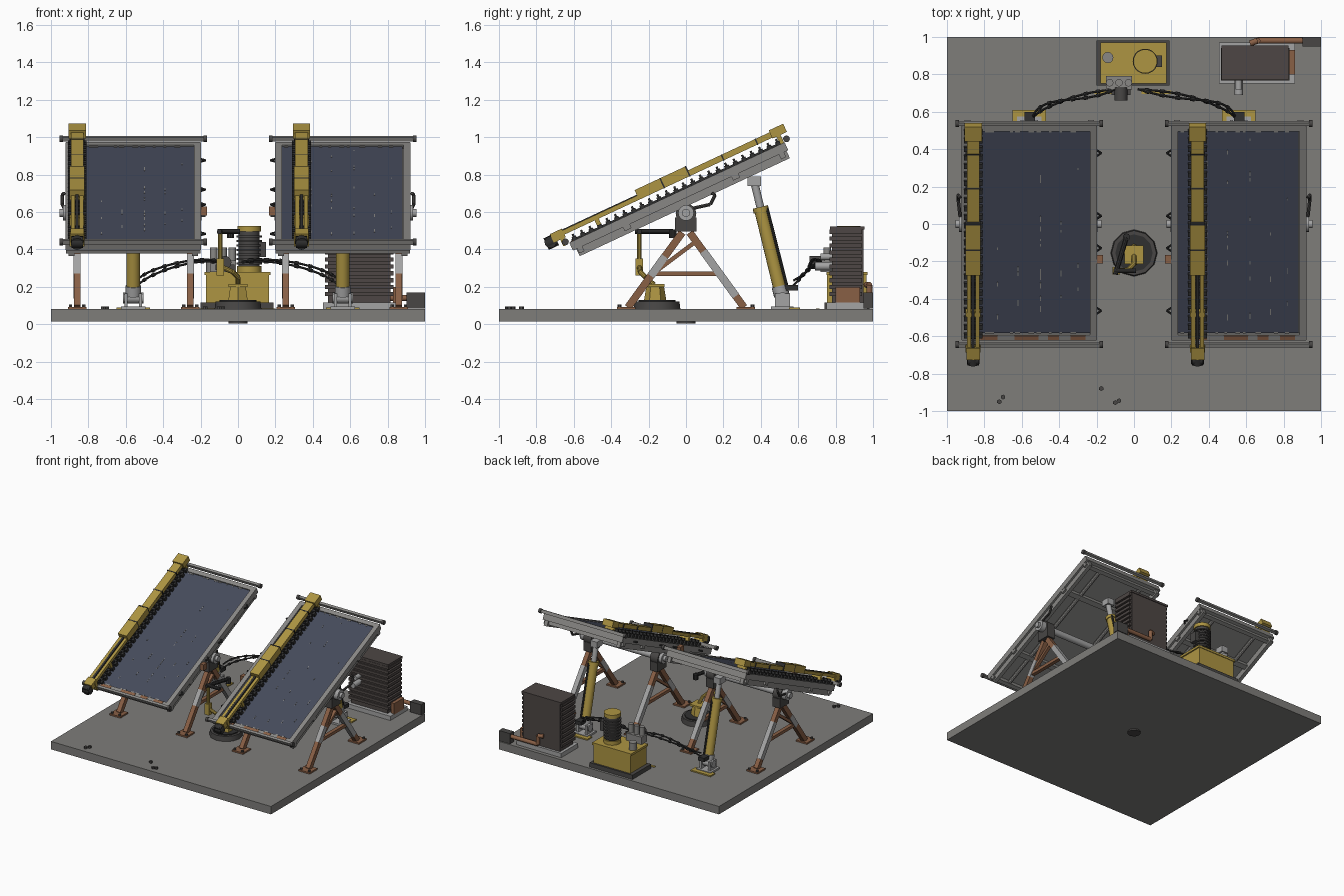
import bpy, bmesh, math, random
from mathutils import Matrix, Vector

if "Cube" in bpy.data.objects:
    bpy.data.objects.remove(bpy.data.objects["Cube"])

random.seed(4)


def mat(name, r, g, b):
    m = bpy.data.materials.new(name)
    m.diffuse_color = (r, g, b, 1)
    m.use_nodes = True
    m.node_tree.nodes["Principled BSDF"].inputs["Base Color"].default_value = m.diffuse_color
    return m


CONCRETE = mat("concrete", .21, .205, .195)
STEEL = mat("grey_steel", .25, .245, .235)
LIGHT = mat("light_steel", .37, .37, .37)
YELLOW = mat("yellow_paint", .42, .30, .055)
RUST = mat("rusty_brown", .25, .115, .06)
BLACK = mat("black_rubber", .03, .03, .03)
DARK = mat("dark_iron", .065, .062, .06)
BROWN = mat("radiator_brown", .075, .062, .058)
BLUE = mat("panel_blue", .06, .07, .105)


class Part:
    """Collects boxes and rods into one mesh object of one colour."""

    def __init__(self, name, material, frame=None):
        self.name, self.material = name, material
        self.bm, self.frame = bmesh.new(), frame or Matrix()

    def box(self, x0, x1, y0, y1, z0, z1):
        m = Matrix.Translation(((x0 + x1) / 2, (y0 + y1) / 2, (z0 + z1) / 2))
        m = m @ Matrix.Diagonal((abs(x1 - x0), abs(y1 - y0), abs(z1 - z0), 1))
        bmesh.ops.create_cube(self.bm, size=1, matrix=m)
        return self

    def rod(self, a, b, r, r2=None, n=16):
        a, b = Vector(a), Vector(b)
        m = Matrix.Translation((a + b) / 2) @ (b - a).to_track_quat('Z', 'Y').to_matrix().to_4x4()
        bmesh.ops.create_cone(self.bm, cap_ends=True, segments=n, radius1=r,
                              radius2=r if r2 is None else r2, depth=(b - a).length, matrix=m)
        return self

    def beam(self, a, b, w, h):
        """Square bar between two points lying in one x plane."""
        a, b = Vector(a), Vector(b)
        d = b - a
        m = Matrix.Translation((a + b) / 2) @ Matrix.Rotation(math.atan2(d.z, d.y), 4, 'X')
        bmesh.ops.create_cube(self.bm, size=1, matrix=m @ Matrix.Diagonal((w, d.length, h, 1)))
        return self

    def pipe(self, pts, r, n=8):
        for a, b in zip(pts, pts[1:]):
            self.rod(a, b, r, n=n)
        return self

    def done(self, smooth=True):
        me = bpy.data.meshes.new(self.name)
        self.bm.transform(self.frame)
        self.bm.to_mesh(me)
        self.bm.free()
        me.materials.append(self.material)
        ob = bpy.data.objects.new(self.name, me)
        bpy.context.collection.objects.link(ob)
        if smooth:
            bpy.context.view_layer.objects.active = ob
            ob.select_set(True)
            bpy.ops.object.shade_smooth_by_angle(angle=math.radians(35))
            ob.select_set(False)


# Ground slab and drain collar below it
Part("base_slab", CONCRETE).box(-1, 1, -1, 1, .015, .08).done()
Part("drain_collar", DARK).rod((0, 0, 0.004), (0, 0, .02), .05, n=12).done()
nuts = Part("loose_nuts", DARK)
for x, y in ((-.70, -.925), (-.72, -.95), (-.10, -.955), (-.08, -.945), (-.175, -.88)):
    nuts.rod((x, y, .08), (x, y, .095), .013, n=6)
nuts.done()


def panel(side, rail_x, blue0, blue1):
    """Tilted panel; local y runs up the slope, local z is its normal."""
    cx = side * .56
    F = Matrix.Translation((cx, 0, .6)) @ Matrix.Rotation(math.radians(25), 4, 'X')
    tag = "left_" if side < 0 else "right_"

    def P(name, m):
        return Part(tag + name, m, F)

    # Frame, back plate, ribs and end bars
    fr = P("panel_frame", STEEL)
    fr.box(-.35, .35, -.62, .62, .078, .094)
    for s in (-1, 1):
        fr.box(s * .325, s * .362, -.63, .63, .068, .115)
        fr.box(s * .315, s * .345, -.615, .625, .026, .072)
        fr.box(-.36, .36, s * .60, s * .635, .068, .115)
        fr.box(-.36, .36, s * .3, s * .34, .045, .08)
        fr.box(-.36, .36, s * .58, s * .61, .04, .08)
        fr.box(-.39, .39, s * .642, s * .662, .115, .14)
    for x in (-.2, .2):
        fr.rod((x, -.6, .06), (x, .6, .06), .016, n=10)
    fr.done()
    P("end_bar_caps", DARK).rod((-.395, .652, .127), (-.375, .652, .127), .018).rod(
        (.375, .652, .127), (.395, .652, .127), .018).rod((-.395, -.652, .127), (-.375, -.652, .127), .018).rod(
        (.375, -.652, .127), (.395, -.652, .127), .018).done()
    P("panel_face", BLUE).box(blue0 - cx, blue1 - cx, -.595, .60, .092, .106).done()
    # Worn flecks on the face and rust along the lower edge
    wear, rust = P("worn_flecks", STEEL), P("lower_edge_rust", RUST)
    for i in range(26):
        x, y = random.choice((-.17, -.06, .06, .17, .26)), random.uniform(-.55, .55)
        h = random.uniform(.005, .018)
        wear.box(x - .002, x + .002, y - h, y + h, .104, .108)
    for i in range(10):
        w, x = random.uniform(.008, .03), blue0 - cx + (i + random.random()) * .06
        wear.box(x, x + w, .59, .602, .104, .108)
        wear.box(x, x + w, -.597, -.588, .104, .108)
    for x, w in ((-.26, .09), (-.08, .13), (.1, .06), (.22, .08)):
        rust.box(x, x + w, -.628, -.605, .113, .118)
    wear.done()
    rust.done()

    # Telescopic cleaning rail with toothed rack
    x = rail_x - cx
    rail = P("cleaning_rail", YELLOW)
    rail.box(x - .034, x + .034, .08, .62, .165, .197).box(x - .046, x + .046, .585, .67, .16, .208)
    rail.box(x - .04, x + .04, -.2, .1, .165, .222)
    for s in (-1, 1):
        rail.box(x + s * .012, x + s * .034, -.7, -.19, .165, .19)
    for y in (-.66, -.45, .62):
        rail.box(x - .04, x + .04, y - .012, y + .012, .11, .185)
    rail.box(x - .036, x + .036, -.71, -.64, .15, .20).done()
    gear = P("rail_rack", BLACK).box(x - .03, x + .03, -.62, .61, .108, .125)
    gear.box(x - .008, x + .008, -.66, -.19, .17, .195)
    for i in range(25):
        y = -.6 + i * .05
        gear.box(x - .05, x + .05, y - .013, y + .013, .106, .135)
        gear.box(x - .034, x + .034, y - .006, y + .006, .13, .15)
    for y in (.3, .5, .1, -.05):
        gear.box(x - .0405, x + .0405, y - .004, y + .004, .163, .1985 if y > .11 else .2235)
    gear.rod((x - .03, -.725, .16), (x + .03, -.725, .16), .032, n=12)
    gear.rod((x, -.75, .16), (x, -.69, .16), .034, n=12).done()
    # Edge hooks on the inner side
    hooks = P("edge_hooks", BLACK)
    for y in (.46, .09, -.1, -.47):
        a = -side * .36
        hooks.pipe([(a, y - .018, .09), (a - side * .025, y, .09), (a, y + .018, .09)], .006)
    hooks.done()

    # A-shaped supports
    legs, feet = Part(tag + "support_legs", RUST), Part(tag + "support_feet", RUST)
    patches, saddle = Part(tag + "bare_leg_patches", LIGHT), Part(tag + "pivot_saddles", DARK)
    hub = Part(tag + "pivot_hubs", LIGHT)
    for ax in (.255, .86):
        q = side * ax
        for s in (-1, 1):
            legs.beam((q, s * .31, .09), (q, s * .02, .49), .036, .04)
            u = Vector((q, s * .31, .09)).lerp(Vector((q, s * .02, .49)), .42 if s < 0 else .15)
            v = Vector((q, s * .31, .09)).lerp(Vector((q, s * .02, .49)), .68 if s < 0 else .75)
            patches.beam(u, v, .038, .042)
            feet.box(q - .05, q + .05, s * .27, s * .37, .08, .092)
            for k in (-1, 1):
                saddle.rod((q + k * .035, s * .355, .09), (q + k * .035, s * .355, .105), .01, n=6)
        legs.beam((q, -.16, .27), (q, .16, .27), .03, .025)
        legs.beam((q, -.17, .275), (q, .05, .44), .025, .022)
        saddle.box(q - .035, q + .035, -.06, .055, .495, .57)
        saddle.rod((q - .035, 0, .59), (q + .035, 0, .59), .055)
        e = q + side * (.075 if ax > .5 else -.06)
        hub.rod((q, 0, .595), (e, 0, .595), .042).rod((e, 0, .595), (e + .02 * (e - q) / abs(e - q), 0, .595), .022)
    hub.rod((side * .25, 0, .595), (side * .87, 0, .595), .026)
    saddle.pipe([(side * .93, .04, .62), (side * .94, .13, .64), (side * .94, .155, .69), (side * .93, .14, .7)], .009)
    for p in (legs, feet, patches, saddle, hub):
        p.done()
    Part(tag + "inner_stop", RUST).box(side * .165, side * .2, -.21, -.165, .58, .63).done()

    # Hydraulic ram
    foot, top = Vector((cx, .515, .14)), Vector((cx, .36, .78))

    def at(t, dx=0, dy=0):
        return foot.lerp(top, t) + Vector((dx, dy, 0))

    Part(tag + "ram_barrel", YELLOW).rod(at(.08), at(.74), .036).rod(at(.72), at(.76), .042).box(
        cx - .09, cx + .09, .55, .61, .08, .09).done()
    ram = Part(tag + "ram_rod_and_mount", LIGHT).rod(at(.74), at(1), .021).box(
        cx - .03, cx + .03, .33, .40, .74, .79).rod((cx - .055, .515, .14), (cx + .055, .515, .14), .03)
    for s in (-1, 1):
        ram.box(cx + s * .03, cx + s * .048, .475, .555, .08, .165)
    ram.rod(at(.02), at(.1), .042).box(cx - .065, cx + .065, .455, .575, .08, .095).done()
    Part(tag + "ram_pipe", BLACK).rod(at(.1, .02, .04), at(.75, .02, .035), .008, n=8).box(
        cx - .025, cx + .03, .53, .6, .18, .21).done()

    # Sagging hoses from the pump unit to the ram
    hose = Part(tag + "hoses", BLACK)
    ends = [Vector((side * .06 - .04, .72, .33)), Vector((side * .22, .68, .36)),
            Vector((side * .5, .67, .27)), Vector((side * .54, .57, .2))]
    for k in range(2):
        pts = []
        for i in range(17):
            t = i / 16
            p = sum((ends[j] * math.comb(3, j) * t**j * (1 - t)**(3 - j) for j in range(4)), Vector())
            pts.append(p + Vector((0, .012 * math.sin(6 * t + 3 * k), (.03 * t + .004) * k)))
        hose.pipe(pts, .006)
        for i in range(1, 15, 2):
            hose.rod(pts[i], pts[i].lerp(pts[i + 1], .6), .010, n=8)
    hose.done()


panel(-1, -.86, -.90, -.235)
panel(1, .34, .22, .88)

# Hydraulic pump unit
Part("pump_tray", DARK).box(-.2, .19, .74, .98, .08, .115).done()
Part("pump_tank", YELLOW).box(-.17, .165, .755, .965, .115, .275).box(-.18, .175, .75, .97, .262, .28).done()
motor = Part("pump_motor", DARK).rod((.06, .87, .28), (.06, .87, .50), .056, n=20)
for i in range(7):
    motor.rod((.06, .87, .32 + i * .024), (.06, .87, .33 + i * .024), .067, n=20)
motor.box(.11, .15, .84, .9, .36, .44).done()
Part("motor_cap", YELLOW).rod((.06, .87, .495), (.06, .87, .525), .064, n=20).rod(
    (.06, .87, .28), (.06, .87, .31), .066, n=20).done()
valves = Part("valve_block", STEEL).box(-.15, -.01, .72, .79, .28, .34)
for x in (-.13, -.08, -.03):
    valves.rod((x, .755, .34), (x, .755, .41), .02, n=12)
valves.rod((-.14, .89, .28), (-.14, .89, .34), .03, n=12).done()
Part("valve_gauge", DARK).rod((-.07, .66, .33), (-.07, .73, .33), .035, n=12).box(-.12, -.02, .69, .73, .29, .32).done()
Part("floor_markings", YELLOW).box(-.21, -.11, .695, .715, .08, .085).box(.04, .2, .695, .715, .08, .085).done()

# Radiator with fins, pad, coil and junction box
Part("radiator_pad", LIGHT).box(.455, .86, .75, .97, .08, .115).done()
Part("radiator_body", BROWN).box(.48, .815, .78, .95, .115, .52).done()
fins = Part("radiator_fins", BROWN)
for i in range(10):
    z = .15 + i * .037
    fins.box(.465, .832, .768, .94, z, z + .022)
fins.box(.468, .826, .77, .955, .505, .522).done()
Part("radiator_ports", LIGHT).rod((.56, .69, .31), (.56, .78, .31), .022).rod((.56, .72, .36), (.56, .78, .36), .018).done()
Part("rusty_coil", RUST).box(.83, .86, .80, .93, .11, .2).pipe(
    [(.62, .965, .21), (.66, .98, .21), (.66, .98, .14), (.9, .98, .14)], .016, 12).done()
Part("junction_box", DARK).box(.9, 1, .95, 1, .085, .17).done()

# Central control post
Part("post_base", DARK).rod((0, -.155, .08), (0, -.155, .12), .125, .12, n=12).done()
Part("post_base_inner", BLACK).rod((0, -.155, .118), (0, -.155, .128), .1, n=12).done()
Part("post_pedestal", YELLOW).rod((0, -.165, .125), (0, -.165, .215), .06, .045, n=6).box(
    -.05, .05, -.215, -.115, .2, .215).done()
arm = Part("post_pipe", YELLOW)
arm.pipe([(0, -.17, .21), (0, -.215, .25), (-.03, -.245, .28), (-.095, -.25, .31), (-.095, -.25, .49)], .013, 10)
arm.box(-.115, -.075, -.27, -.23, .26, .35).done()
Part("post_arm", BLACK).rod((-.1, -.27, .495), (-.04, -.07, .495), .014, n=10).rod(
    (-.11, -.25, .495), (.01, -.25, .495), .014, n=10).rod((-.04, -.07, .46), (-.04, -.07, .505), .02, n=10).done()
